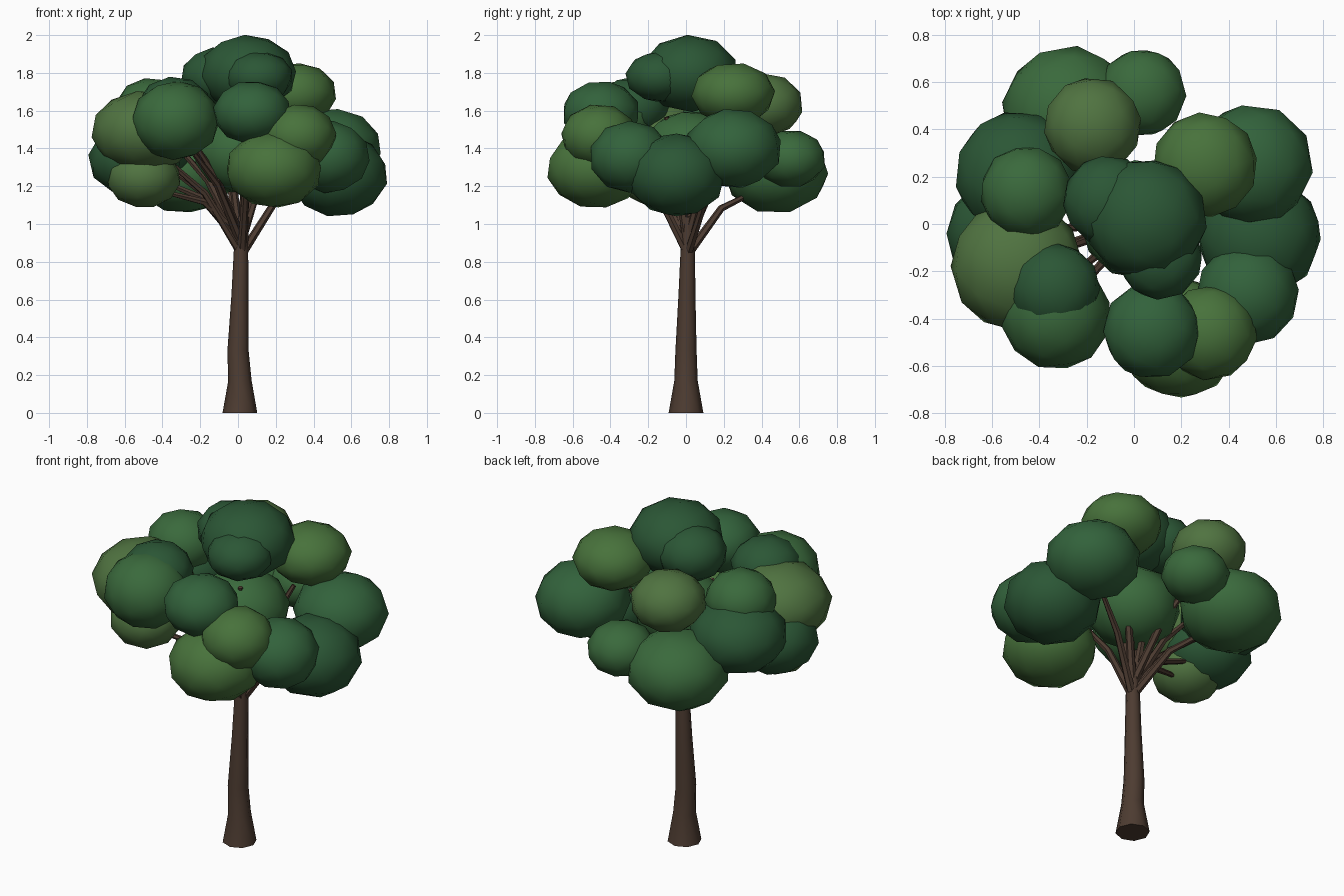
import bpy, math, random
from mathutils import Vector, Euler, Matrix

if "Cube" in bpy.data.objects:
    bpy.data.objects.remove(bpy.data.objects["Cube"])

random.seed(4)


def material(name, rgb):
    m = bpy.data.materials.new(name)
    m.diffuse_color = (*rgb, 1)
    m.use_nodes = True
    m.node_tree.nodes["Principled BSDF"].inputs["Base Color"].default_value = m.diffuse_color
    return m


BARK = material("bark", (0.075, 0.045, 0.031))
LEAF = {
    "dark": material("leaf_dark", (0.024, 0.094, 0.036)),
    "mid": material("leaf_mid", (0.032, 0.122, 0.044)),
    "green": material("leaf_green", (0.042, 0.142, 0.045)),
    "light": material("leaf_light", (0.064, 0.168, 0.044)),
    "olive": material("leaf_olive", (0.080, 0.172, 0.052)),
}


def limb(name, points, radii, bevel_res):
    """Tapered faceted tube along a path, turned into a mesh."""
    cu = bpy.data.curves.new(name, 'CURVE')
    cu.dimensions = '3D'
    cu.bevel_depth = 1.0
    cu.bevel_resolution = bevel_res
    cu.use_fill_caps = True
    sp = cu.splines.new('POLY')
    sp.points.add(len(points) - 1)
    for p, co, r in zip(sp.points, points, radii):
        p.co = (*co, 1)
        p.radius = r
    ob = bpy.data.objects.new(name, cu)
    bpy.context.collection.objects.link(ob)
    bpy.ops.object.select_all(action='DESELECT')
    ob.select_set(True)
    bpy.context.view_layer.objects.active = ob
    bpy.ops.object.convert(target='MESH')
    ob = bpy.context.object
    ob.data.materials.clear()
    ob.data.materials.append(BARK)
    bpy.ops.object.shade_smooth_by_angle(angle=math.radians(50))


def leaf_clump(name, centre, r, rz, mat):
    """Low-poly ellipsoid; randomly turned first, then flattened in z."""
    bpy.ops.mesh.primitive_ico_sphere_add(subdivisions=2, radius=1.04)
    ob = bpy.context.object
    ob.name = name
    turn = Euler([random.uniform(0, 6.28) for _ in range(3)]).to_matrix().to_4x4()
    ob.data.transform(Matrix.Diagonal((r, r, rz, 1)) @ turn)
    ob.location = centre
    ob.data.materials.append(mat)
    bpy.ops.object.shade_smooth()


# Trunk with flared foot
limb("trunk",
     [(0.01, 0, 0), (0.01, 0, 0.17), (0.0, 0, 0.33), (0.01, 0.005, 0.62),
      (0.017, 0.01, 0.90), (0.03, 0.01, 1.04)],
     [0.092, 0.062, 0.056, 0.045, 0.037, 0.028], 2)

# Foliage clumps: x, y, z, horizontal radius, vertical radius, shade, has branch
CLUMPS = [
    (0.05, 0.02, 1.797, 0.25, 0.197, "dark", 1),
    (-0.11, 0.10, 1.78, 0.185, 0.15, "dark", 1),
    (0.11, -0.14, 1.78, 0.175, 0.13, "dark", 1),
    (0.30, 0.25, 1.69, 0.215, 0.16, "light", 1),
    (0.50, 0.25, 1.40, 0.25, 0.205, "mid", 1),
    (0.53, -0.05, 1.26, 0.255, 0.215, "dark", 0),
    (0.48, -0.295, 1.355, 0.21, 0.185, "mid", 0),
    (0.32, -0.46, 1.465, 0.195, 0.165, "light", 0),
    (0.075, -0.45, 1.59, 0.20, 0.163, "mid", 1),
    (0.19, -0.48, 1.29, 0.25, 0.20, "light", 0),
    (-0.33, -0.385, 1.548, 0.225, 0.203, "green", 1),
    (-0.335, -0.275, 1.62, 0.188, 0.155, "dark", 1),
    (-0.495, -0.175, 1.49, 0.272, 0.21, "olive", 1),
    (-0.49, 0.21, 1.435, 0.26, 0.20, "dark", 1),
    (-0.455, 0.135, 1.605, 0.19, 0.165, "green", 1),
    (-0.175, 0.415, 1.63, 0.20, 0.163, "olive", 1),
    (-0.28, 0.475, 1.275, 0.27, 0.213, "green", 1),
    (0.035, 0.555, 1.345, 0.18, 0.147, "green", 0),
    (-0.55, -0.04, 1.34, 0.235, 0.19, "dark", 1),
    (-0.50, -0.15, 1.245, 0.19, 0.155, "olive", 1),
    (0.02, 0.02, 1.38, 0.245, 0.215, "green", 0),
]
for i, (x, y, z, r, rz, shade, _) in enumerate(CLUMPS):
    leaf_clump(f"leaf_clump_{i + 1}", (x, y, z), r, rz, LEAF[shade])

# Branches rise from the trunk top, then bend outwards into the clumps
for i, (x, y, z, r, rz, shade, has_branch) in enumerate(CLUMPS):
    if not has_branch:
        continue
    start = Vector((0.02, 0.01, 0.84 + 0.025 * (i % 4)))
    reach = Vector((x, y, z)) - start
    out = Vector((reach.x, reach.y, 0)).length
    mid = start + reach * 0.38 + Vector((0, 0, 0.14 * out))
    limb(f"branch_{i + 1}", [start, mid, start + reach * 0.76],
         [0.024, 0.019, 0.013], 1)
